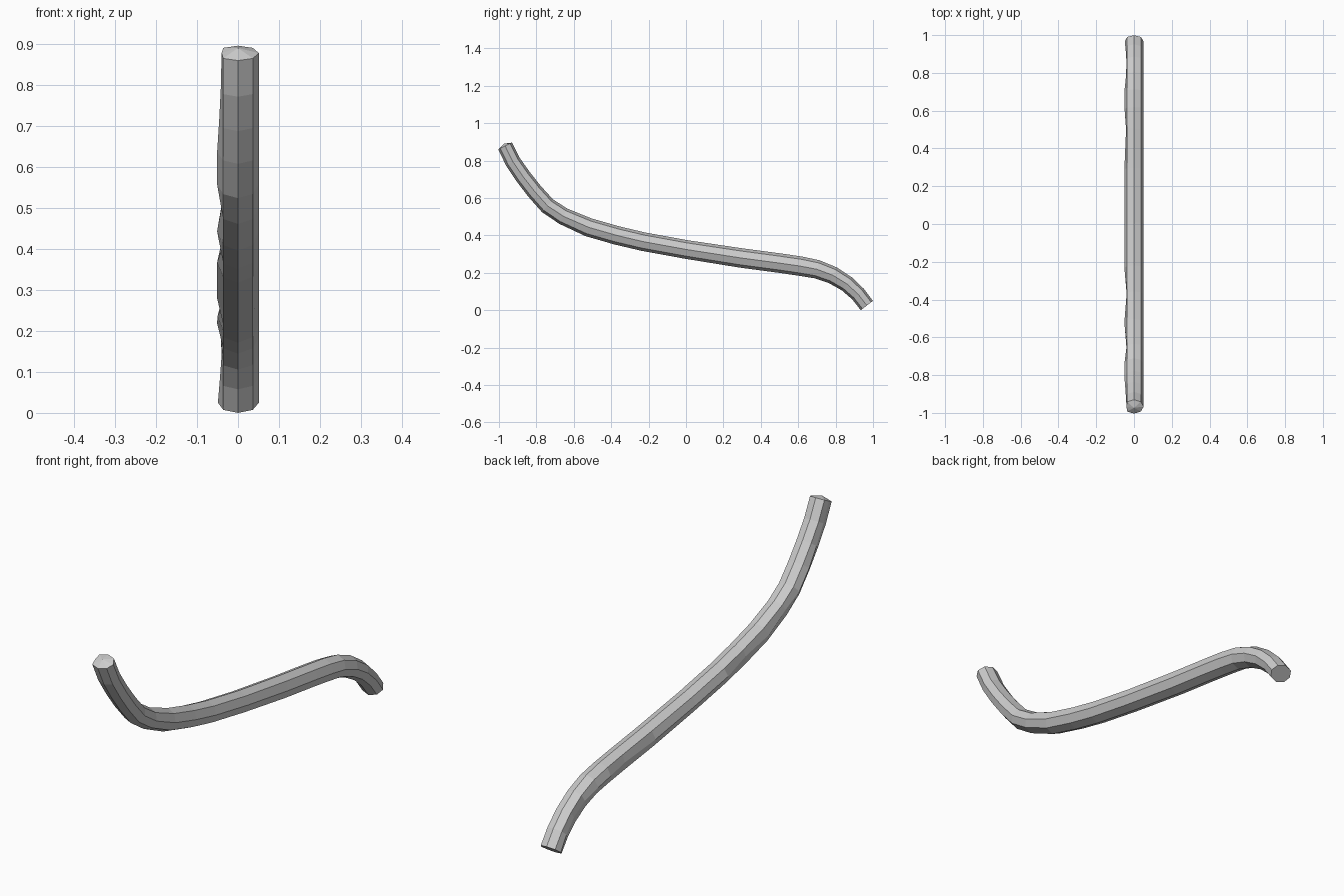
import bpy, bmesh, math
from mathutils import Vector

if "Cube" in bpy.data.objects:
    bpy.data.objects.remove(bpy.data.objects["Cube"])

# Path rings: y, z, half thickness in the bend plane, reach of the worn left edge
RINGS = [
    (-0.967, 0.890, 0.041, 0.040), (-0.925, 0.805, 0.042, 0.042),
    (-0.870, 0.725, 0.043, 0.046), (-0.810, 0.648, 0.044, 0.051),
    (-0.740, 0.570, 0.045, 0.051), (-0.655, 0.514, 0.046, 0.040),
    (-0.520, 0.455, 0.050, 0.051), (-0.370, 0.412, 0.050, 0.039),
    (-0.230, 0.379, 0.050, 0.051), (0.000, 0.337, 0.050, 0.051),
    (0.290, 0.292, 0.052, 0.051), (0.500, 0.264, 0.052, 0.042),
    (0.610, 0.248, 0.052, 0.050), (0.700, 0.231, 0.050, 0.051),
    (0.785, 0.199, 0.047, 0.042), (0.860, 0.153, 0.044, 0.040),
    (0.920, 0.098, 0.042, 0.044), (0.967, 0.037, 0.041, 0.049),
]
SIDES = 8
R = 0.051

bm = bmesh.new()
centres = [Vector((0, y, z)) for y, z, _, _ in RINGS]
loops = []
for i, (_, _, h, left) in enumerate(RINGS):
    a, b = centres[max(i - 1, 0)], centres[min(i + 1, len(RINGS) - 1)]
    tangent = (b - a).normalized()
    up = Vector((0, -tangent.z, tangent.y))
    loop = []
    for k in range(SIDES):
        ang = 2 * math.pi * k / SIDES
        x = -left if k == SIDES // 2 else R * math.cos(ang)
        loop.append(bm.verts.new(centres[i] + Vector((x, 0, 0)) + up * h * math.sin(ang)))
    loops.append(loop)

# Octagonal bar walls
for l0, l1 in zip(loops, loops[1:]):
    for k in range(SIDES):
        n = (k + 1) % SIDES
        bm.faces.new((l0[k], l0[n], l1[n], l1[k]))

# Flat lower end, slightly domed upper end
bm.faces.new(loops[-1])
apex = bm.verts.new(centres[0] + (centres[0] - centres[1]).normalized() * 0.014)
for k in range(SIDES):
    bm.faces.new((apex, loops[0][(k + 1) % SIDES], loops[0][k]))
bmesh.ops.recalc_face_normals(bm, faces=bm.faces)

# Stand on the ground
low = min(v.co.z for v in bm.verts)
bmesh.ops.translate(bm, verts=bm.verts, vec=(0, 0, -low))

mesh = bpy.data.meshes.new("bent_bar")
bm.to_mesh(mesh)
bm.free()
bpy.context.collection.objects.link(bpy.data.objects.new("bent_bar", mesh))
